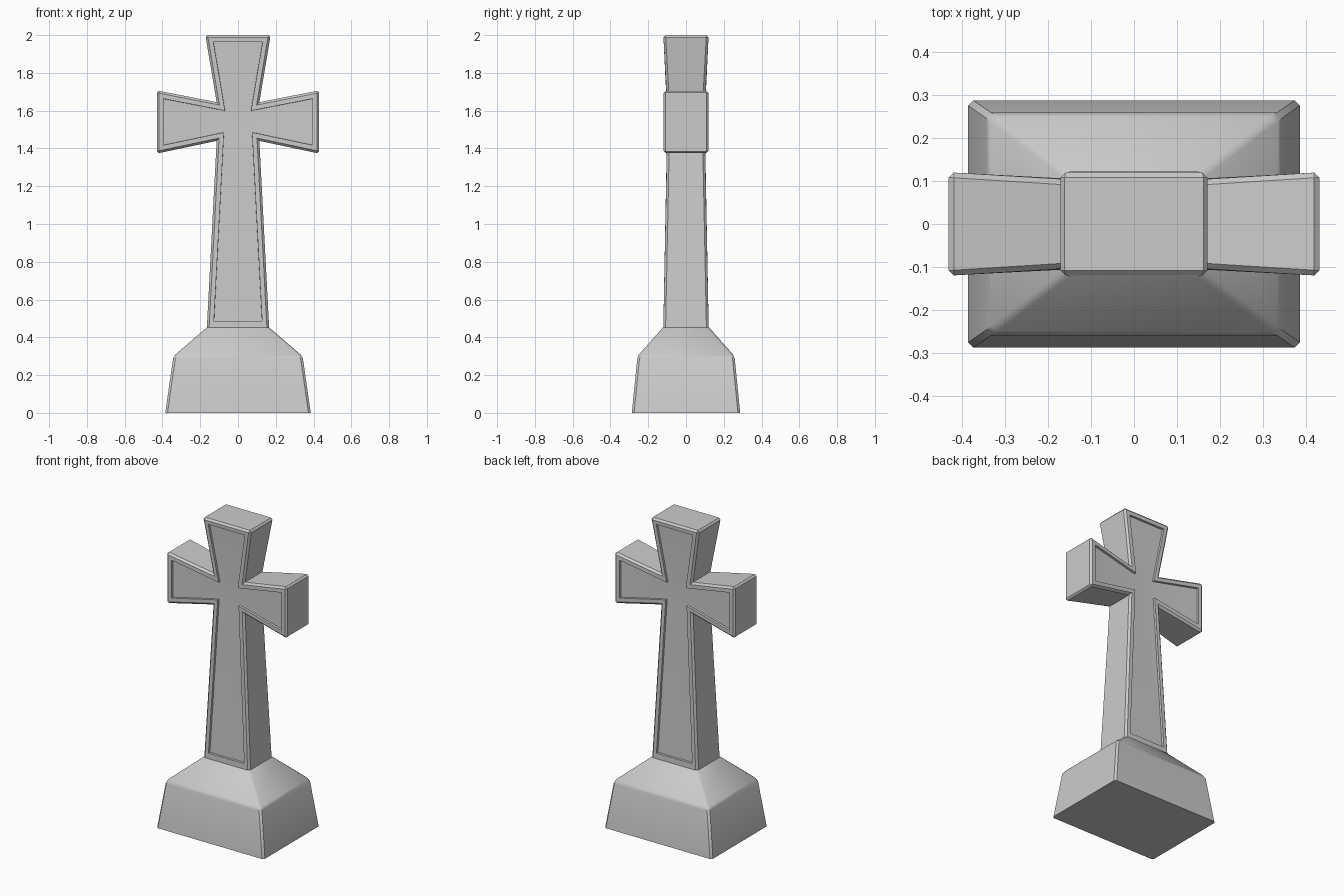
import bpy
import bmesh
import math

cube = bpy.data.objects.get("Cube")
if cube:
    bpy.data.objects.remove(cube, do_unlink=True)

# One stone colour
stone = bpy.data.materials.new("grey stone")
stone.use_nodes = True
colour = (0.6, 0.6, 0.6, 1)
stone.diffuse_color = colour
stone.node_tree.nodes["Principled BSDF"].inputs["Base Color"].default_value = colour


def finish(bm, name):
    mesh = bpy.data.meshes.new(name)
    bm.to_mesh(mesh)
    bm.free()
    obj = bpy.data.objects.new(name, mesh)
    bpy.context.collection.objects.link(obj)
    mesh.materials.append(stone)
    bpy.ops.object.select_all(action='DESELECT')
    obj.select_set(True)
    bpy.context.view_layer.objects.active = obj
    bpy.ops.object.shade_smooth_by_angle(angle=math.radians(30))
    return obj


def chamfer_convex(bm, width, min_angle):
    bm.normal_update()
    edges = [e for e in bm.edges if len(e.link_faces) == 2
             and e.calc_face_angle_signed() > math.radians(min_angle)]
    bmesh.ops.bevel(bm, geom=edges, offset=width, segments=1,
                    affect='EDGES', clamp_overlap=True)
    bm.normal_update()


# Plinth: straight battered block with a steep sloping shoulder
bm = bmesh.new()
rings = []
for hx, hy, z in [(0.385, 0.287, 0), (0.342, 0.257, 0.3), (0.165, 0.122, 0.452)]:
    rings.append([bm.verts.new((sx * hx, sy * hy, z))
                  for sx, sy in ((-1, -1), (1, -1), (1, 1), (-1, 1))])
for low, high in zip(rings, rings[1:]):
    for i in range(4):
        j = (i + 1) % 4
        bm.faces.new((low[i], low[j], high[j], high[i]))
base_face = bm.faces.new(rings[0][::-1])
bm.normal_update()
edges = [e for e in bm.edges if len(e.link_faces) == 2 and base_face not in e.link_faces]
bmesh.ops.bevel(bm, geom=edges, offset=0.012, segments=1, affect='EDGES')
finish(bm, "plinth")

# Cross: flared arms around a thinner middle, outline runs anticlockwise
right_half = [(0.165, 0.45), (0.113, 1.44), (0.43, 1.373),
              (0.43, 1.707), (0.113, 1.645), (0.173, 2.0)]
outline = right_half + [(-x, z) for x, z in reversed(right_half)]
inner = {1, 4, 7, 10}
bm = bmesh.new()
front, back = [], []
for i, (x, z) in enumerate(outline):
    depth = 0.1 if i in inner else 0.12
    front.append(bm.verts.new((x, -depth, z)))
    back.append(bm.verts.new((x, depth, z)))
panels = [(0, 1, 10, 11), (1, 2, 3, 4), (4, 5, 6, 7), (7, 8, 9, 10), (1, 4, 7, 10)]
for p in panels:
    bm.faces.new([front[i] for i in p])
    bm.faces.new([back[i] for i in reversed(p)])
for i in range(len(outline) - 1):
    bm.faces.new((front[i], back[i], back[i + 1], front[i + 1]))
bmesh.ops.recalc_face_normals(bm, faces=bm.faces)
chamfer_convex(bm, 0.012, 40)

# Sunken panel on the front and the back
for side in (-1, 1):
    faces = [f for f in bm.faces if f.normal.y * side > 0.9]
    bmesh.ops.inset_region(bm, faces=faces, thickness=0.024, depth=0,
                           use_boundary=True, use_even_offset=True)
    for v in {v for f in faces for v in f.verts}:
        if v.co.z < 0.5:
            v.co.z = 0.487
    bmesh.ops.inset_region(bm, faces=faces, thickness=0.001, depth=-0.014,
                           use_boundary=True, use_even_offset=True)
finish(bm, "cross")
